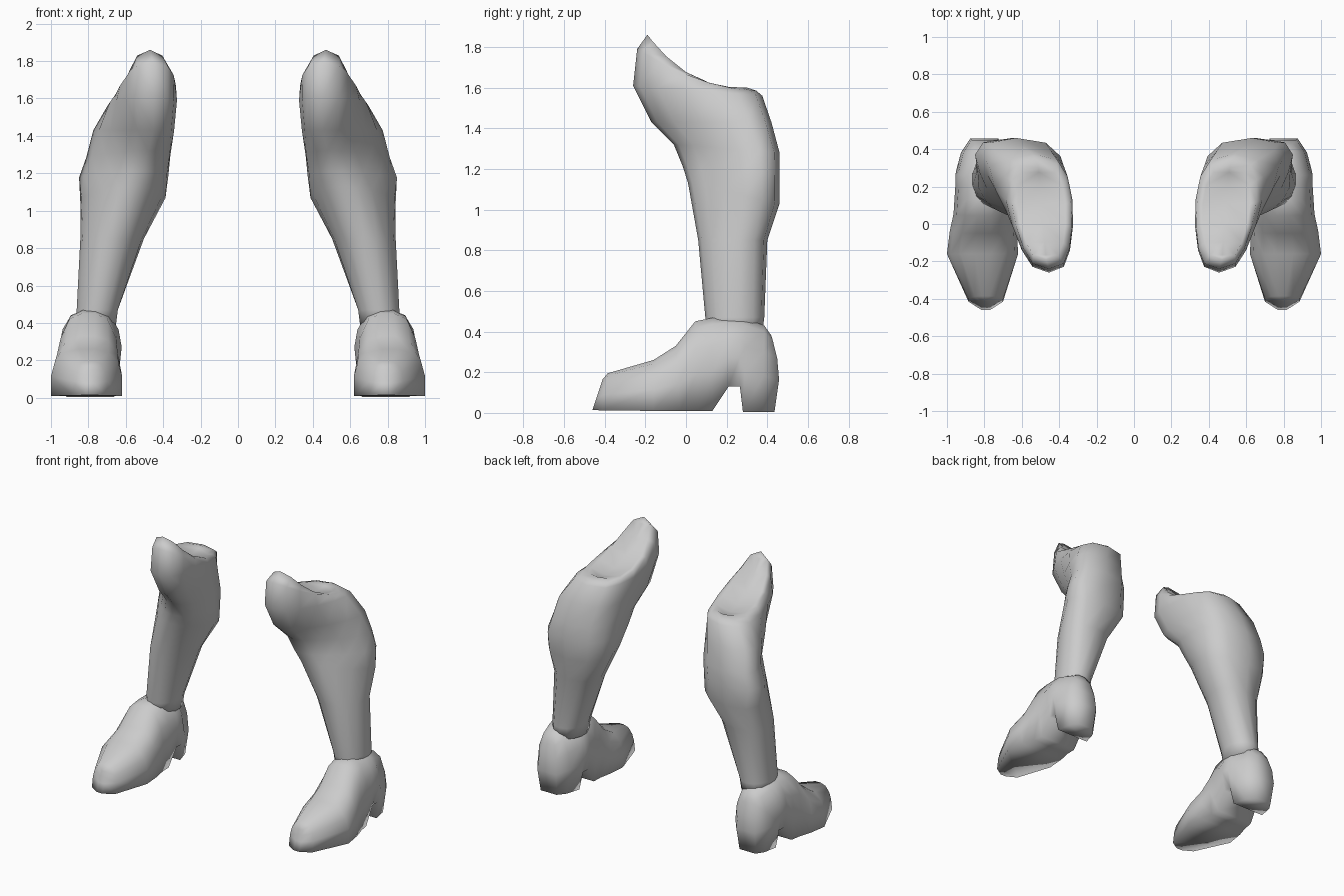
import bpy, bmesh, math

if "Cube" in bpy.data.objects:
    bpy.data.objects.remove(bpy.data.objects["Cube"])

grey = bpy.data.materials.new("plain grey")
grey.diffuse_color = (0.6, 0.6, 0.6, 1)
grey.use_nodes = True
grey.node_tree.nodes["Principled BSDF"].inputs["Base Color"].default_value = grey.diffuse_color


def finish(name, bm, angle):
    """Make a mirrored, smooth-shaded pair from one side."""
    bmesh.ops.recalc_face_normals(bm, faces=bm.faces)
    mesh = bpy.data.meshes.new(name)
    bm.to_mesh(mesh)
    bm.free()
    mesh.materials.append(grey)
    ob = bpy.data.objects.new(name, mesh)
    bpy.context.collection.objects.link(ob)
    bpy.ops.object.select_all(action='DESELECT')
    bpy.context.view_layer.objects.active = ob
    ob.select_set(True)
    bpy.ops.object.shade_smooth_by_angle(angle=math.radians(angle))
    ob.modifiers.new("other side", 'MIRROR')
    return ob


def bridge(bm, rings):
    for a, b in zip(rings, rings[1:]):
        n = len(a)
        for i in range(n):
            j = (i + 1) % n
            bm.faces.new((a[i], a[j], b[j], b[i]))


# Lower leg: rings from ankle to knee
# front z, back z, front y, back y, inner x front/back, outer x front/back,
# z curve, roundness
LEG = [
    (0.39, 0.39, 0.105, 0.375, 0.65, 0.65, 0.865, 0.865, 1, 0.9),
    (0.47, 0.47, 0.095, 0.385, 0.64, 0.64, 0.865, 0.865, 1, 0.9),
    (0.85, 0.85, 0.06, 0.40, 0.53, 0.48, 0.81, 0.87, 1, 0.85),
    (1.13, 1.03, 0.01, 0.46, 0.42, 0.36, 0.70, 0.93, 1, 0.75),
    (1.21, 1.17, -0.015, 0.46, 0.39, 0.355, 0.64, 0.95, 1, 0.7),
    (1.32, 1.28, -0.06, 0.46, 0.37, 0.35, 0.59, 0.91, 1, 0.7),
    (1.43, 1.43, -0.17, 0.42, 0.335, 0.345, 0.57, 0.86, 1, 0.6),
    (1.61, 1.56, -0.26, 0.375, 0.32, 0.33, 0.59, 0.75, 1, 0.6),
    (1.79, 1.585, -0.24, 0.345, 0.32, 0.345, 0.59, 0.70, 1.8, 0.6),
    (1.86, 1.60, -0.19, 0.30, 0.36, 0.37, 0.58, 0.65, 2.5, 0.6),
]
N = 14
bm = bmesh.new()
rings = []
for zf, zb, yf, yb, xif, xib, xof, xob, power, e in LEG:
    ring = []
    for i in range(N):
        a = 2 * math.pi * i / N
        t = (1 - math.cos(a)) / 2
        s = 0 if i in (0, N // 2) else math.sin(a)
        s = math.copysign(abs(s) ** e, s)
        xi, xo = xif + (xib - xif) * t, xof + (xob - xof) * t
        ring.append(bm.verts.new(((xi + xo) / 2 + (xo - xi) / 2 * s,
                                  yf + (yb - yf) * t,
                                  zb + (zf - zb) * (1 - t) ** power)))
    rings.append(ring)
bridge(bm, rings)
bm.faces.new(rings[0])
# Slightly dished knee cap: rows from side to side with a lowered middle
top = rings[-1]
half = N // 2
mids = [top[0]]
for i in range(1, half):
    p = (top[i].co + top[N - i].co) / 2
    p.z -= 0.03 * math.sin(math.pi * i / half)
    mids.append(bm.verts.new(p))
mids.append(top[half])
for i in range(half):
    for a, b in ((top[i], top[i + 1]), (top[(N - i) % N], top[N - i - 1])):
        bm.faces.new(list(dict.fromkeys([a, b, mids[i + 1], mids[i]])))
finish("lower_legs", bm, 120)

# Boot: upright cross-sections from toe to heel
# bottom y, top y, bottom z, top z, inner x, outer x, sole width factor
BOOT = [
    (-0.46, -0.41, 0.015, 0.165, 0.77, 0.815, 1.0),
    (-0.415, -0.385, 0.012, 0.195, 0.70, 0.885, 1.0),
    (-0.16, -0.16, 0.01, 0.26, 0.62, 1.00, 1.0),
    (-0.03, -0.05, 0.01, 0.33, 0.625, 0.985, 0.97),
    (0.06, 0.045, 0.01, 0.45, 0.635, 0.965, 0.92),
    (0.13, 0.13, 0.01, 0.468, 0.63, 0.96, 0.88),
    (0.21, 0.20, 0.13, 0.466, 0.622, 0.955, 0.88),
    (0.265, 0.26, 0.13, 0.463, 0.622, 0.955, 0.88),
    (0.28, 0.30, 0.005, 0.46, 0.63, 0.95, 0.8),
    (0.38, 0.385, 0.005, 0.43, 0.665, 0.925, 0.8),
    (0.435, 0.42, 0.005, 0.38, 0.725, 0.875, 0.85),
]
# half outline of a section: width share, height share
HALF = [(1.0, 0.0), (1.0, 0.42), (0.9, 0.70), (0.62, 0.93), (0.22, 1.0)]
bm = bmesh.new()
rings = []
for yb, yt, zb, zt, xi, xo, sole in BOOT:
    outline = [(w * (sole if h == 0 else 1), h) for w, h in HALF]
    outline += [(-w, h) for w, h in reversed(outline)]
    ring = []
    for w, h in outline:
        # rounded back of the heel
        bulge = 0.03 * math.sin(math.pi * h) if yb > 0.4 else 0
        ring.append(bm.verts.new(((xi + xo) / 2 + w * (xo - xi) / 2,
                                  yb + (yt - yb) * h + bulge,
                                  zb + (zt - zb) * h)))
    rings.append(ring)
bridge(bm, rings)
# Toe and heel ends closed with level strips
for ring in (rings[0], rings[-1]):
    for i in range(len(HALF) - 1):
        bm.faces.new((ring[i], ring[i + 1], ring[-i - 2], ring[-i - 1]))
finish("boots", bm, 120)
